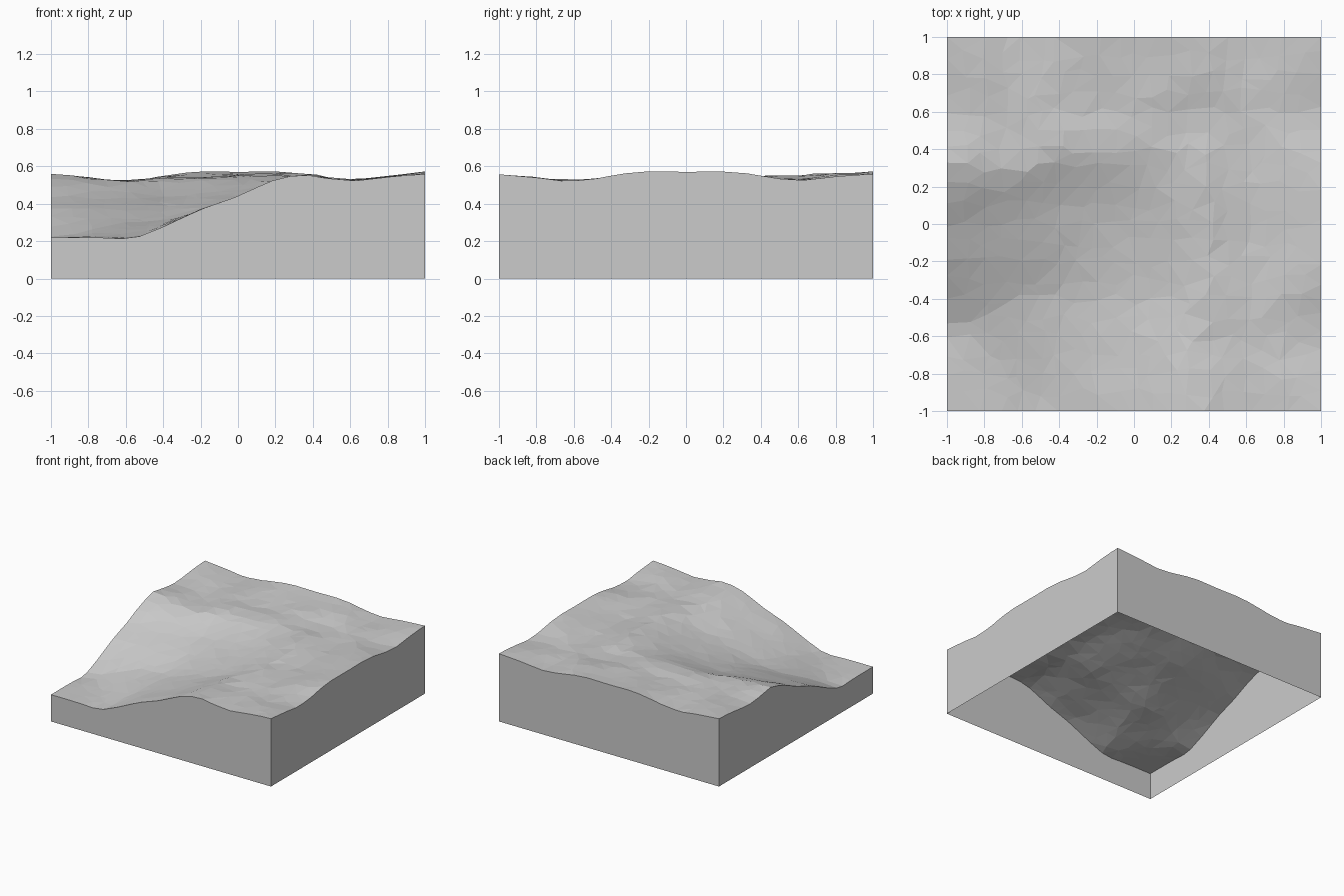
import bpy, bmesh, math, random
from mathutils import Vector, noise

if "Cube" in bpy.data.objects:
    bpy.data.objects.remove(bpy.data.objects["Cube"], do_unlink=True)
random.seed(4)

N = 20  # cells per side
# Edge profiles: the sides that cut the hollow, and the sides of the plateau
HOLLOW = [(-1, .22), (-.75, .22), (-.6, .212), (-.5, .23), (-.35, .3), (-.2, .37), (0, .44),
          (.17, .52), (.33, .56), (.48, .535), (.62, .522), (.8, .542), (1, .557)]
PLATEAU = [(-1, .557), (-.8, .54), (-.65, .52), (-.5, .53), (-.35, .56), (-.2, .573), (0, .57),
           (.2, .573), (.33, .562), (.48, .535), (.62, .525), (.8, .545), (1, .557)]
FOOT, RIM = .45, 1.33  # where the slope starts and ends, from the low corner


def sample(profile, t):
    t = max(-1, min(1, t))
    for (a, za), (b, zb) in zip(profile, profile[1:]):
        if t <= b:
            return za + (zb - za) * (t - a) / (b - a)


def bump(x, y, cx, cy, size):
    return math.exp(-((x - cx) ** 2 + (y - cy) ** 2) / size ** 2)


def height(x, y):
    # The slope starts on a diagonal line near the corner and ends on a squarer rim
    inner = max(0, x + y + 2 - FOOT)
    outer = RIM - ((x + 1) ** 5 + (y + 1) ** 5) ** .2
    outer = max(0, outer + .22 * min(1, (min(x, y) + 1) / .6))
    diagonal = inner / (inner + outer)
    square = max(0, 1 - outer / (RIM - FOOT))
    rise = (diagonal + square) / 2
    top = min(sample(PLATEAU, x), sample(PLATEAU, y)) + .03 * bump(x, y, .1, .75, .28)
    z = min(sample(HOLLOW, FOOT - 1 + rise * (RIM - FOOT)), top)
    z += .01 * noise.noise(Vector((x * 3, y * 3, 2)))
    # Ease into the edge profiles
    for dist, profile, t in ((y + 1, HOLLOW, x), (x + 1, HOLLOW, y),
                             (1 - x, PLATEAU, y), (1 - y, PLATEAU, x)):
        w = max(0, 1 - dist / .25) ** 2
        z += (sample(profile, t) - z) * w
    return z


grey = bpy.data.materials.new("stone grey")
grey.use_nodes = True
colour = (.6, .6, .6, 1)
grey.diffuse_color = colour
grey.node_tree.nodes["Principled BSDF"].inputs["Base Color"].default_value = colour


def add_object(name, bm):
    mesh = bpy.data.meshes.new(name)
    bm.to_mesh(mesh)
    bm.free()
    mesh.materials.append(grey)
    obj = bpy.data.objects.new(name, mesh)
    bpy.context.collection.objects.link(obj)


# Ground surface: jittered grid, triangulated irregularly
ground = bmesh.new()
bmesh.ops.create_grid(ground, x_segments=N, y_segments=N, size=1)
for v in ground.verts:
    for axis in (0, 1):
        if abs(v.co[axis]) < .99:
            v.co[axis] += random.uniform(-.32, .32) * 2 / N
    v.co.z = height(v.co.x, v.co.y)
bmesh.ops.triangulate(ground, faces=ground.faces[:], quad_method='SHORT_EDGE')

# Side walls: the rim dropped straight to the base, left open below
walls = bmesh.new()
for edge in ground.edges:
    if edge.is_boundary:
        loop = edge.link_loops[0]
        b, a = loop.vert.co, loop.link_loop_next.vert.co
        corners = [a, b, Vector((b.x, b.y, 0)), Vector((a.x, a.y, 0))]
        walls.faces.new([walls.verts.new(c) for c in corners])
bmesh.ops.remove_doubles(walls, verts=walls.verts[:], dist=.0005)

add_object("ground_surface", ground)
add_object("side_walls", walls)
